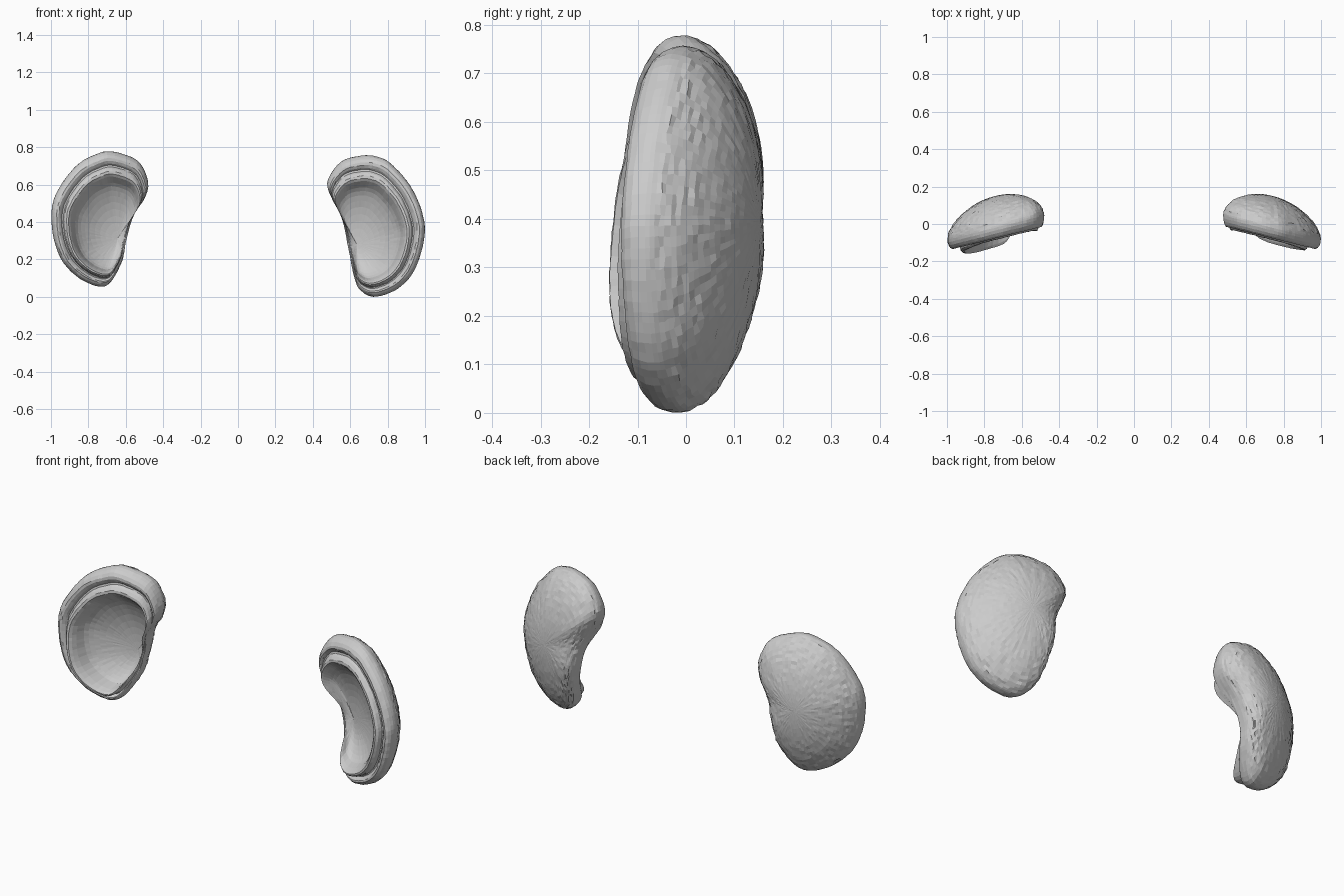
import bpy, bmesh, math, random
from mathutils import Vector

if "Cube" in bpy.data.objects:
    bpy.data.objects.remove(bpy.data.objects["Cube"])

random.seed(4)
N = 88  # points around each ear

# Front outlines as (distance from centre, height)
RIGHT = [(.66, .755), (.74, .75), (.82, .71), (.93, .58), (.995, .41), (.985, .26),
         (.93, .12), (.84, .035), (.73, .0), (.655, .035), (.62, .11), (.59, .26),
         (.555, .42), (.487, .56), (.484, .635), (.555, .725)]
LEFT = [(.68, .778), (.77, .757), (.86, .705), (.945, .60), (.993, .49), (.99, .34),
        (.945, .20), (.85, .10), (.74, .055), (.68, .08), (.62, .19), (.60, .29),
        (.56, .43), (.491, .545), (.484, .63), (.54, .73)]

# Front cross-section: ring scale, depth (outer lip, groove, inner lip, bowl)
FRONT = [(.995, -.045), (.98, -.062), (.955, -.076), (.92, -.086), (.89, -.086),
         (.86, -.078), (.84, -.068), (.82, -.07), (.80, -.083), (.77, -.094),
         (.74, -.095), (.71, -.085), (.68, -.068), (.64, -.045), (.60, -.028),
         (.55, -.014), (.49, -.001), (.42, .012), (.34, .023), (.26, .031),
         (.18, .036), (.09, .039)]


def smooth_loop(pts, count):
    """Closed Catmull-Rom curve, evenly resampled."""
    p = [Vector(q) for q in pts]
    n = len(p)
    dense = []
    for i in range(n):
        a, b, c, d = p[i - 1], p[i], p[(i + 1) % n], p[(i + 2) % n]
        for j in range(20):
            t = j / 20
            dense.append(.5 * (2 * b + (c - a) * t + (2 * a - 5 * b + 4 * c - d) * t * t
                               + (3 * b - a - 3 * c + d) * t ** 3))
    dense.append(dense[0])
    lengths = [0]
    for a, b in zip(dense, dense[1:]):
        lengths.append(lengths[-1] + (b - a).length)
    out, k = [], 0
    for i in range(count):
        target = lengths[-1] * i / count
        while lengths[k + 1] < target:
            k += 1
        f = (target - lengths[k]) / (lengths[k + 1] - lengths[k])
        out.append(dense[k].lerp(dense[k + 1], f))
    return out


def make_ear(name, side, outline, bowl, lip):
    loop = smooth_loop(outline, N)
    middle = sum(loop, Vector((0, 0))) / N
    bowl = Vector(bowl)
    reach = [min(1, (p - bowl).length / .34) for p in loop]
    reach = [k * k * (3 - 2 * k) for k in reach]
    bm = bmesh.new()

    def vert(p, depth, rough):
        j = [random.uniform(-rough, rough) for _ in range(3)]
        y = .07 - .25 * (p.x - .5) + depth
        return bm.verts.new((side * (p.x + j[0]), y + j[1], p.y + j[2]))

    rings = []
    # Domed back, steeper towards the open inner edge
    back_pole = vert(middle, .14, 0)
    for i in range(1, 25):
        a = i / 24 * math.pi / 2
        s = math.sin(a)
        c = max(0, math.cos(a))
        rings.append([vert(middle.lerp(p, s),
                           ((1 - k) * .01 - .03 * k) * s * s + .14 * c ** (.5 + .5 * k),
                           .003 * s if i < 22 else .001)
                      for p, k in zip(loop, reach)])
    # Lips and hollow, fading out at the open inner edge
    for s, d in FRONT:
        ring = []
        for p, k in zip(loop, reach):
            # The inner lip swells towards the bottom
            swell = 1 + (lip - 1) * max(0, 1 - p.y / .7) if d < -.06 and s < .81 else 1
            ring.append(vert(bowl.lerp(p, s),
                             k * d * swell + (1 - k) * (.01 + .03 * (1 - s)), .0012 * s))
        rings.append(ring)
    bowl_pole = vert(bowl, .04, 0)

    for a, b in zip(rings, rings[1:]):
        for i in range(N):
            j = (i + 1) % N
            bm.faces.new((a[i], a[j], b[j], b[i]))
    for i in range(N):
        j = (i + 1) % N
        bm.faces.new((back_pole, rings[0][j], rings[0][i]))
        bm.faces.new((bowl_pole, rings[-1][i], rings[-1][j]))
    bmesh.ops.recalc_face_normals(bm, faces=bm.faces[:])
    me = bpy.data.meshes.new(name)
    bm.to_mesh(me)
    bm.free()
    ob = bpy.data.objects.new(name, me)
    bpy.context.collection.objects.link(ob)
    return ob


make_ear("right_ear", 1, RIGHT, (.635, .28), 1.25)
make_ear("left_ear", -1, LEFT, (.645, .31), 1.6)
